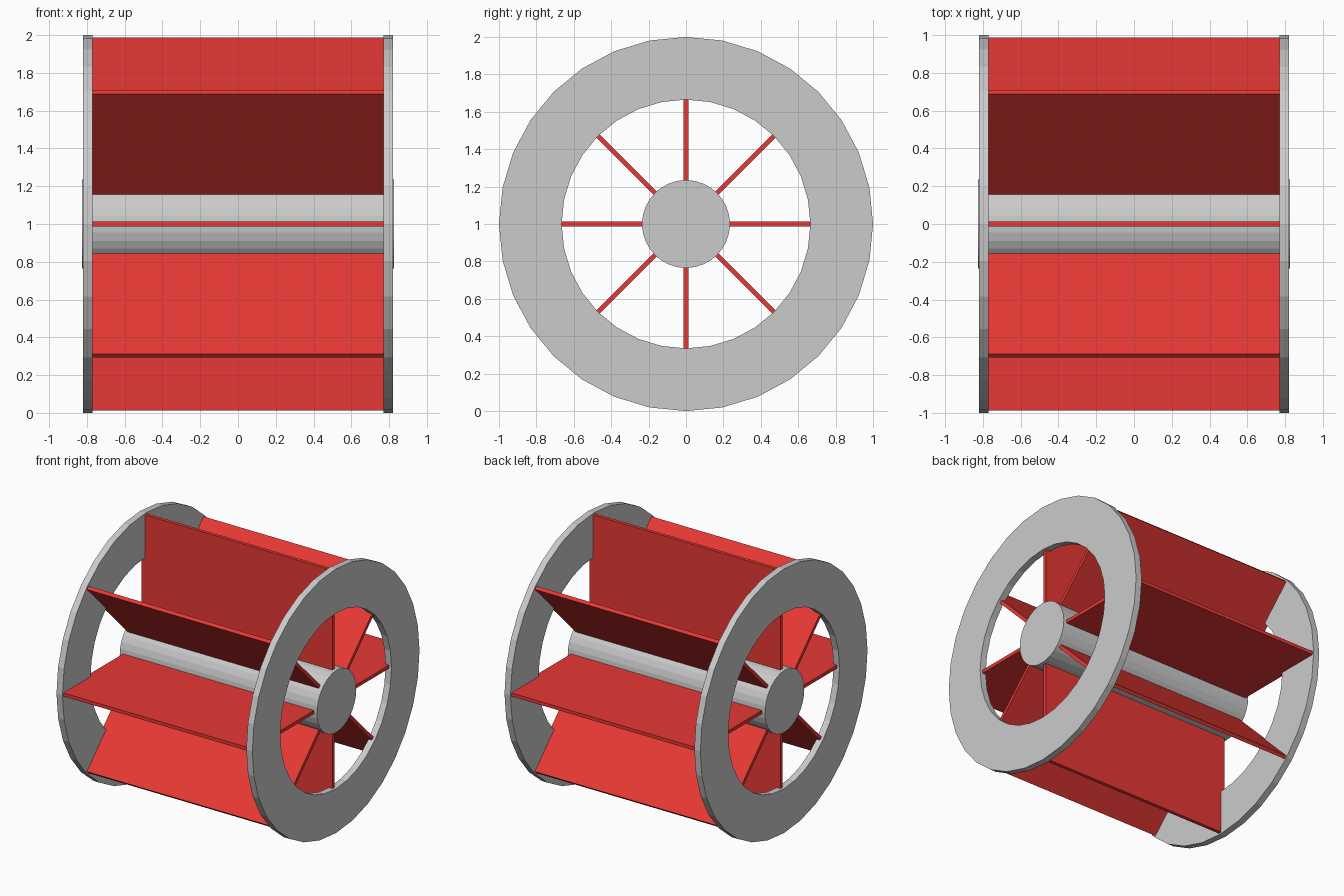
import bpy, bmesh
from math import pi, sin, cos
from mathutils import Matrix, Vector

if "Cube" in bpy.data.objects:
    bpy.data.objects.remove(bpy.data.objects["Cube"])

SIDES = 32
AXLE_Z = 1.0

red = bpy.data.materials.new("red_paint")
red.diffuse_color = (0.8, 0.04, 0.035, 1)
red.use_nodes = True
red.node_tree.nodes["Principled BSDF"].inputs["Base Color"].default_value = red.diffuse_color


def make_object(name, bm, mat=None):
    bmesh.ops.recalc_face_normals(bm, faces=bm.faces)
    mesh = bpy.data.meshes.new(name)
    bm.to_mesh(mesh)
    bm.free()
    obj = bpy.data.objects.new(name, mesh)
    obj.location.z = AXLE_Z
    if mat:
        mesh.materials.append(mat)
    bpy.context.collection.objects.link(obj)
    return obj


def ring(name, x0, x1, r_in, r_out):
    # rectangular section swept around the x axis
    bm = bmesh.new()
    section = [(x0, r_in), (x1, r_in), (x1, r_out), (x0, r_out)]
    loops = []
    for i in range(SIDES):
        a = 2 * pi * i / SIDES
        loops.append([bm.verts.new((x, r * sin(a), r * cos(a))) for x, r in section])
    for i in range(SIDES):
        a, b = loops[i], loops[(i + 1) % SIDES]
        for j in range(4):
            k = (j + 1) % 4
            bm.faces.new((a[j], a[k], b[k], b[j]))
    return make_object(name, bm)


# side rims
ring("left_rim", -0.82, -0.77, 0.665, 1.0)
ring("right_rim", 0.77, 0.82, 0.665, 1.0)

# central hub
bm = bmesh.new()
bmesh.ops.create_cone(bm, cap_ends=True, segments=SIDES, radius1=0.235,
                      radius2=0.235, depth=1.652,
                      matrix=Matrix.Rotation(pi / 2, 4, 'Y'))
make_object("hub", bm)

# paddle blades, ends let into the rims
R_IN, R_OUT = 0.2, 0.988
for i in range(8):
    bm = bmesh.new()
    bmesh.ops.create_cube(bm, size=1)
    bmesh.ops.scale(bm, vec=Vector((1.6, 0.026, R_OUT - R_IN)), verts=bm.verts)
    bmesh.ops.translate(bm, vec=Vector((0, 0, (R_IN + R_OUT) / 2)), verts=bm.verts)
    blade = make_object(f"paddle_blade_{i + 1}", bm, red)
    blade.rotation_euler.x = i * pi / 4
